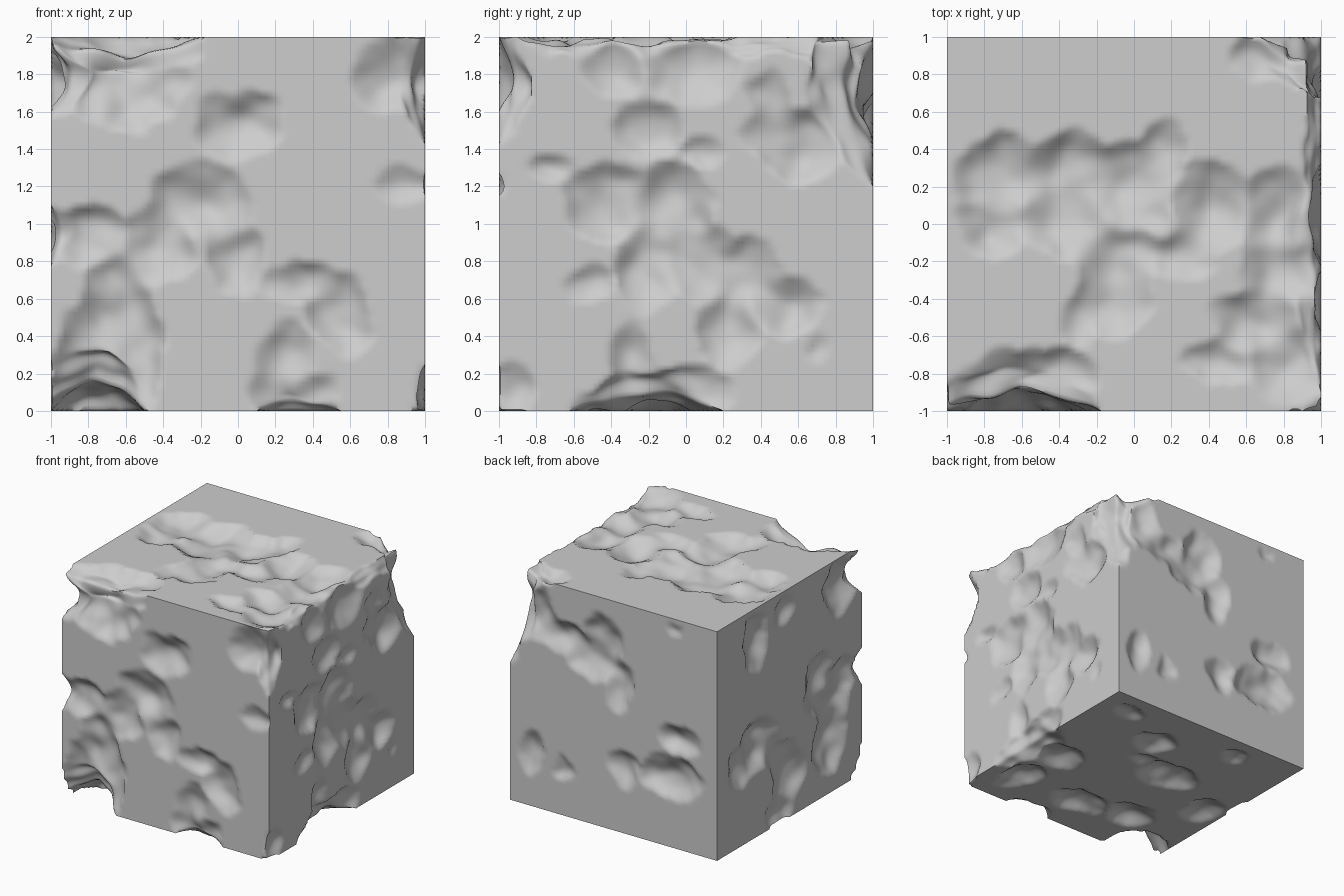
import bpy
import bmesh
import math
from mathutils import Vector, noise

default_cube = bpy.data.objects.get("Cube")
if default_cube:
    bpy.data.objects.remove(default_cube, do_unlink=True)

# Each hollow is (centre, radii, inward push at its middle)
hollows = []


def scoop_face(axis, side, dents, depth=0.4):
    """Shallow dents on one face: (u, v, half width, half height)."""
    others = [i for i in range(3) if i != axis]
    for u, v, half_u, half_v in dents:
        centre, radii, push = Vector(), Vector(), Vector()
        size = math.sqrt(half_u * half_v)
        centre[axis], radii[axis] = side, size
        push[axis] = -side * size * depth
        centre[others[0]], radii[others[0]] = u, half_u
        centre[others[1]], radii[others[1]] = v, half_v
        if axis != 2:
            centre.z -= 1
        hollows.append((centre, radii, push))


def chip(x, y, z, radius_x, radius_y, radius_z, depth=0.45):
    """A worn edge or corner, pushed in along every side that it touches."""
    centre = Vector((x, y, z - 1))
    radii = Vector((radius_x, radius_y, radius_z))
    push = Vector([-c * r * depth if abs(c) == 1 else 0
                   for c, r in zip(centre, radii)])
    hollows.append((centre, radii, push))


# Front face dents
scoop_face(1, -1, [
    (-.6, 1.78, .36, .26), (0, 1.52, .24, .18), (-.2, 1.12, .26, .21),
    (0, .83, .17, .2), (-.42, .9, .2, .22), (-.8, .95, .24, .17),
    (-.62, .55, .19, .32), (-.82, .3, .17, .25), (-.52, .3, .13, .28),
    (.35, .7, .22, .1), (.55, .52, .16, .22), (.25, .3, .17, .17),
    (.2, .1, .15, .17), (.42, .1, .14, .12), (.82, 1.8, .2, .2),
    (.86, 1.2, .16, .09),
])

# Right-hand side dents
scoop_face(0, 1, [
    (.6, 1.45, .27, .21), (.45, 1.67, .13, .15), (.05, 1.84, .26, .2),
    (-.4, 1.85, .17, .17), (-.2, 1.5, .19, .17), (.08, 1.4, .13, .08),
    (-.42, 1.12, .23, .2), (-.07, 1.1, .22, .25), (.05, .8, .25, .2),
    (.32, .72, .22, .2), (.55, .57, .22, .18), (.2, .45, .17, .22),
    (-.22, .78, .15, .27), (-.5, .68, .14, .09), (-.28, .22, .13, .25),
    (.1, .12, .2, .12), (.7, .32, .07, .07), (-.7, 1.3, .13, .1),
])

# Top face dents
scoop_face(2, 1, [
    (-.72, .27, .25, .2), (-.38, .25, .3, .21), (-.05, .2, .25, .25),
    (.16, .38, .14, .2), (.4, .08, .22, .23), (-.75, 0, .22, .18),
    (-.38, 0, .25, .2), (-.1, -.15, .25, .16), (-.12, -.38, .22, .24),
    (-.3, -.55, .11, .16), (.25, -.15, .22, .12), (.75, .05, .22, .24),
    (.8, -.25, .25, .2), (.65, -.5, .25, .19), (.83, -.75, .22, .2),
    (.45, -.75, .2, .13), (.68, .9, .18, .14), (-.55, -.82, .36, .14),
])

# Back face dents
scoop_face(1, 1, [
    (.1, 1.6, .19, .26), (-.05, 1.3, .15, .27), (.25, 1.42, .25, .18),
    (.5, 1.55, .24, .16), (.78, 1.7, .24, .24), (-.6, 1.95, .1, .06),
    (-.1, .57, .15, .15), (-.64, .95, .2, .15), (-.54, .6, .3, .2),
    (.48, .4, .1, .11), (.8, .48, .13, .22),
])

# Left-hand side dents
scoop_face(0, -1, [
    (.47, 1.73, .17, .27), (.05, 1.85, .16, .14), (-.7, 1.75, .24, .24),
    (-.42, 1, .2, .28), (.4, .8, .28, .26), (.7, .7, .16, .2),
    (.12, .55, .2, .2), (0, .35, .23, .23), (-.55, .45, .24, .28),
    (-.75, .95, .2, .18), (-.6, .75, .22, .2), (.15, .1, .18, .13),
])

# Underside dents
scoop_face(2, -1, [
    (.24, .56, .18, .17), (-.2, .17, .27, .2), (.1, .27, .14, .1),
    (.7, .77, .13, .1), (-.45, .78, .13, .11), (.7, -.15, .22, .18),
    (.73, -.6, .15, .22), (.08, -.62, .25, .15), (-.4, -.5, .22, .18),
    (-.8, -.08, .15, .22),
])

# Broken edges and corners
chip(-.62, -1, 2, .42, .22, .22)
chip(-1, -1, 1.78, .24, .2, .2)
chip(1, -1, 1.75, .15, .16, .28)
chip(1, 1, 1.8, .2, .32, .6)
chip(.85, 1, 2, .2, .26, .14)
chip(-.77, -1, 0, .25, .36, .34)
chip(.3, -1, 0, .26, .12, .11)
chip(1, -.2, 0, .2, .42, .2)
chip(1, -.92, .12, .12, .1, .16)
chip(-1, -1, .95, .1, .1, .14)
for y in (-.6, -.15, .3, .65):
    chip(1, y, 2, .1, .28, .1)


def worn_offset(point):
    """Blended push of all hollows on each axis, with a ragged outline."""
    probe = point + noise.noise_vector(point * 4) * .06
    probe += noise.noise_vector(point * 9) * .035
    total = Vector()
    for centre, radii, push in hollows:
        gap = probe - centre
        reach = sum((gap[i] / radii[i]) ** 2 for i in range(3))
        if reach < 1:
            for i in range(3):
                total[i] = math.copysign(
                    math.hypot(total[i], push[i] * (1 - reach)),
                    push[i] or total[i])
    return total * (1 + .35 * noise.noise(point * 6))


# Finely divided block, worn down and then weathered
bm = bmesh.new()
bmesh.ops.create_cube(bm, size=2)
bmesh.ops.subdivide_edges(bm, edges=bm.edges[:], cuts=79, use_grid_fill=True)
worn = []
for vert in bm.verts:
    offset = worn_offset(vert.co)
    if offset.length > .0001:
        vert.co += offset
        worn.append(vert)
for _ in range(3):
    bmesh.ops.smooth_vert(bm, verts=worn, factor=.5,
                          use_axis_x=True, use_axis_y=True, use_axis_z=True)
bmesh.ops.translate(bm, verts=bm.verts[:], vec=(0, 0, 1))
bmesh.ops.recalc_face_normals(bm, faces=bm.faces[:])

mesh = bpy.data.meshes.new("stone_block")
bm.to_mesh(mesh)
bm.free()
block = bpy.data.objects.new("stone_block", mesh)
bpy.context.collection.objects.link(block)

# Plain grey stone
stone = bpy.data.materials.new("grey_stone")
stone.use_nodes = True
grey = (.61, .61, .61, 1)
stone.diffuse_color = grey
stone.node_tree.nodes["Principled BSDF"].inputs["Base Color"].default_value = grey
mesh.materials.append(stone)

bpy.ops.object.select_all(action="DESELECT")
block.select_set(True)
bpy.context.view_layer.objects.active = block
bpy.ops.object.shade_smooth_by_angle(angle=math.radians(60))
